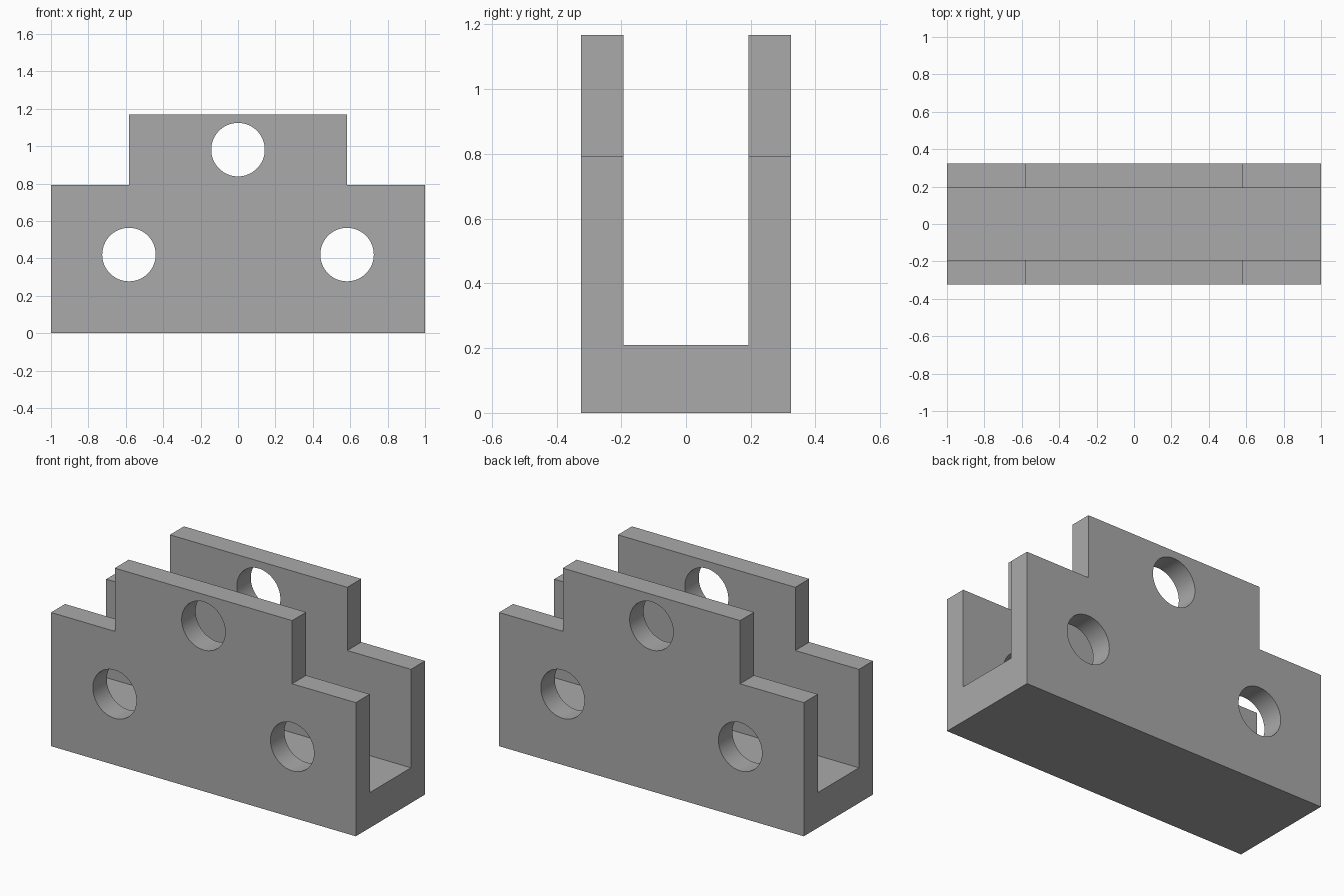
import bpy
import bmesh
import math

HALF_LENGTH, HALF_DEPTH = 1.0, 0.324
TAB_HALF, STEP_Z, TOP_Z = 0.582, 0.793, 1.168
CHANNEL_HALF, FLOOR_Z = 0.193, 0.209
HOLE_RADIUS = 0.143
HOLES = [(-0.583, 0.42), (0.583, 0.42), (0, 0.981)]

if "Cube" in bpy.data.objects:
    bpy.data.objects.remove(bpy.data.objects["Cube"], do_unlink=True)

grey = bpy.data.materials.new("plain grey")
grey.use_nodes = True
colour = (0.4, 0.4, 0.4, 1)
grey.diffuse_color = colour
grey.node_tree.nodes["Principled BSDF"].inputs["Base Color"].default_value = colour


def extrude_profile(name, outline, half_depth):
    """Extrude an x-z outline evenly to both sides of y = 0."""
    bm = bmesh.new()
    face = bm.faces.new([bm.verts.new((x, -half_depth, z)) for x, z in outline])
    grown = bmesh.ops.extrude_face_region(bm, geom=[face])["geom"]
    verts = [v for v in grown if isinstance(v, bmesh.types.BMVert)]
    bmesh.ops.translate(bm, verts=verts, vec=(0, 2 * half_depth, 0))
    bmesh.ops.recalc_face_normals(bm, faces=bm.faces)
    mesh = bpy.data.meshes.new(name)
    bm.to_mesh(mesh)
    bm.free()
    mesh.materials.append(grey)
    obj = bpy.data.objects.new(name, mesh)
    bpy.context.collection.objects.link(obj)
    return obj


def cut(body, cutter):
    """Subtract the cutter for good, then discard it."""
    mod = body.modifiers.new("cut", "BOOLEAN")
    mod.operation, mod.solver, mod.object = "DIFFERENCE", "EXACT", cutter
    bpy.context.view_layer.objects.active = body
    bpy.ops.object.modifier_apply(modifier=mod.name)
    bpy.data.objects.remove(cutter, do_unlink=True)


# Stepped block
right_side = [(HALF_LENGTH, 0), (HALF_LENGTH, STEP_Z), (TAB_HALF, STEP_Z), (TAB_HALF, TOP_Z)]
outline = right_side + [(-x, z) for x, z in reversed(right_side)]
bracket = extrude_profile("channel_bracket", outline, HALF_DEPTH)

# Open channel between the two walls
reach = HALF_LENGTH + 0.2
channel = [(-reach, FLOOR_Z), (reach, FLOOR_Z), (reach, TOP_Z + 0.2), (-reach, TOP_Z + 0.2)]
cut(bracket, extrude_profile("channel_cutter", channel, CHANNEL_HALF))

# Round holes through both walls
for x, z in HOLES:
    bpy.ops.mesh.primitive_cylinder_add(vertices=64, radius=HOLE_RADIUS, depth=2,
                                        location=(x, 0, z), rotation=(math.pi / 2, 0, 0))
    hole = bpy.context.object
    hole.data.materials.append(grey)
    cut(bracket, hole)

# Smooth hole walls, sharp edges elsewhere
bpy.ops.object.select_all(action="DESELECT")
bracket.select_set(True)
bpy.context.view_layer.objects.active = bracket
bpy.ops.object.shade_smooth_by_angle(angle=math.radians(30))
